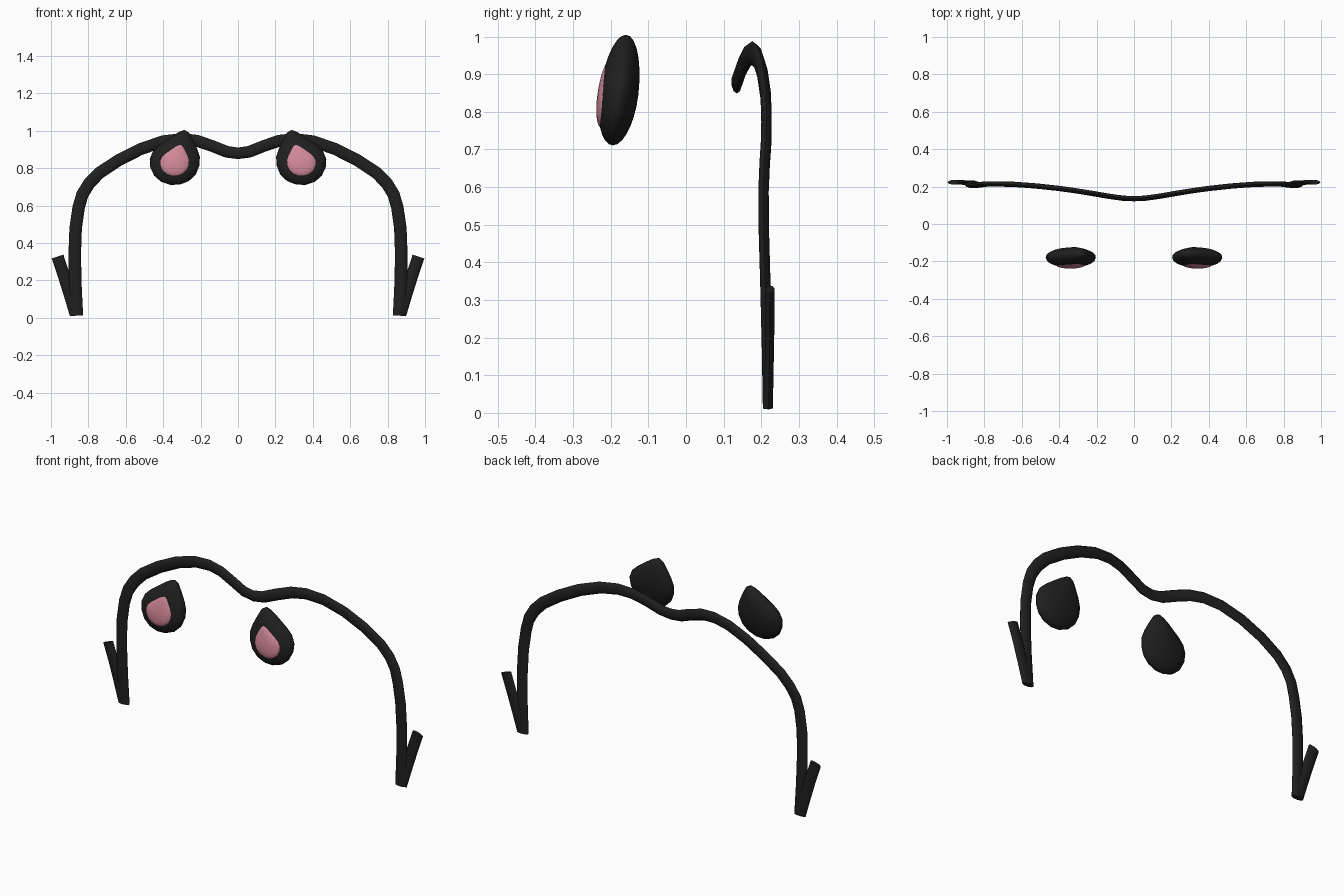
import bpy, bmesh, math
from mathutils import Vector

if "Cube" in bpy.data.objects:
    bpy.data.objects.remove(bpy.data.objects["Cube"])


def material(name, rgb):
    m = bpy.data.materials.new(name)
    m.diffuse_color = (*rgb, 1)
    m.use_nodes = True
    m.node_tree.nodes["Principled BSDF"].inputs["Base Color"].default_value = m.diffuse_color
    return m


BLACK = material("soft_black", (0.014, 0.014, 0.014))
PINK = material("dusty_pink", (0.65, 0.25, 0.32))


def finish(bm, name, mat, angle):
    """Make an object mirrored across x = 0."""
    bmesh.ops.recalc_face_normals(bm, faces=bm.faces[:])
    me = bpy.data.meshes.new(name)
    bm.to_mesh(me)
    bm.free()
    me.materials.append(mat)
    ob = bpy.data.objects.new(name, me)
    bpy.context.collection.objects.link(ob)
    mod = ob.modifiers.new("mirror", 'MIRROR')
    mod.use_clip = True
    bpy.context.view_layer.objects.active = ob
    ob.select_set(True)
    bpy.ops.object.shade_smooth_by_angle(angle=math.radians(angle))
    ob.select_set(False)
    return ob


def bridge(bm, rings):
    for a, b in zip(rings, rings[1:]):
        for i in range(len(a)):
            j = (i + 1) % len(a)
            bm.faces.new((a[i], a[j], b[j], b[i]))


def strap(name, path, wide, thick, cap_start, sides=10):
    """Sweep a flat oval along a path; wide may vary from start to end."""
    bm = bmesh.new()
    pts = [Vector(p) for p in path]
    rings = []
    for k, p in enumerate(pts):
        t = (pts[min(k + 1, len(pts) - 1)] - pts[max(k - 1, 0)]).normalized()
        if k == 0 and not cap_start:
            t = Vector((1, 0, 0))
        n = t.cross(Vector((0, 1, 0))).normalized()
        d = t.cross(n)
        w = wide[0] + (wide[1] - wide[0]) * k / (len(pts) - 1)
        rings.append([bm.verts.new(p + n * w * math.cos(a) + d * thick * math.sin(a))
                      for a in (2 * math.pi * i / sides for i in range(sides))])
    bridge(bm, rings)
    bm.faces.new(rings[-1])
    if cap_start:
        bm.faces.new(rings[0])
    return finish(bm, name, BLACK, 50)


def lens(name, outline, centre, scale, forward, depth, mat, rows=14):
    """Cushion with a teardrop outline, leaning back at the top."""
    bm = bmesh.new()
    cx, cz = centre

    def place(u, v, w):
        z = cz + v
        return bm.verts.new((cx + u, -0.1775 + 0.117 * (z - 0.855) - w - forward, z))

    rings = []
    for r in range(1, rows):
        a = math.pi * r / rows
        s = math.sin(a) * scale
        rings.append([place((x - 0.337) * s, (z - 0.845) * s, depth * math.cos(a))
                      for x, z in outline])
    bridge(bm, rings)
    for ring, w in ((rings[0], depth), (rings[-1], -depth)):
        pole = place(0, 0, w)
        for i in range(len(ring)):
            bm.faces.new((pole, ring[i], ring[(i + 1) % len(ring)]))
    return finish(bm, name, mat, 60)


# Curved band: dipped in the middle, arching over and down each side
strap("headband", [
    (0, 0.135, 0.88), (0.06, 0.138, 0.888), (0.14, 0.149, 0.92), (0.22, 0.163, 0.947),
    (0.30, 0.176, 0.956), (0.40, 0.19, 0.944), (0.52, 0.203, 0.903), (0.64, 0.212, 0.842),
    (0.74, 0.214, 0.776), (0.795, 0.213, 0.72), (0.832, 0.209, 0.66), (0.852, 0.206, 0.59),
    (0.868, 0.207, 0.48), (0.873, 0.211, 0.34), (0.87, 0.215, 0.18), (0.862, 0.218, 0.012)],
    (0.031, 0.034), 0.0145, False)

# Short prongs folded back up at the ends
strap("end_prong", [(0.868, 0.219, 0.018), (0.898, 0.221, 0.12), (0.932, 0.223, 0.23),
                    (0.965, 0.223, 0.328)], (0.032, 0.033), 0.0125, True)

# Teardrop outline shared by the pads and their inlays
DROP = [(0.285, 1.005), (0.308, 0.998), (0.335, 0.983), (0.375, 0.955), (0.42, 0.923),
        (0.455, 0.89), (0.472, 0.85), (0.469, 0.805), (0.448, 0.76), (0.41, 0.727),
        (0.36, 0.711), (0.31, 0.713), (0.262, 0.732), (0.225, 0.768), (0.206, 0.815),
        (0.204, 0.86), (0.217, 0.902), (0.24, 0.95), (0.262, 0.99)]
lens("teardrop_pad", DROP, (0.337, 0.845), 1.0, 0, 0.052, BLACK)
lens("pink_inlay", DROP, (0.338, 0.838), 0.6, 0.036, 0.021, PINK)
